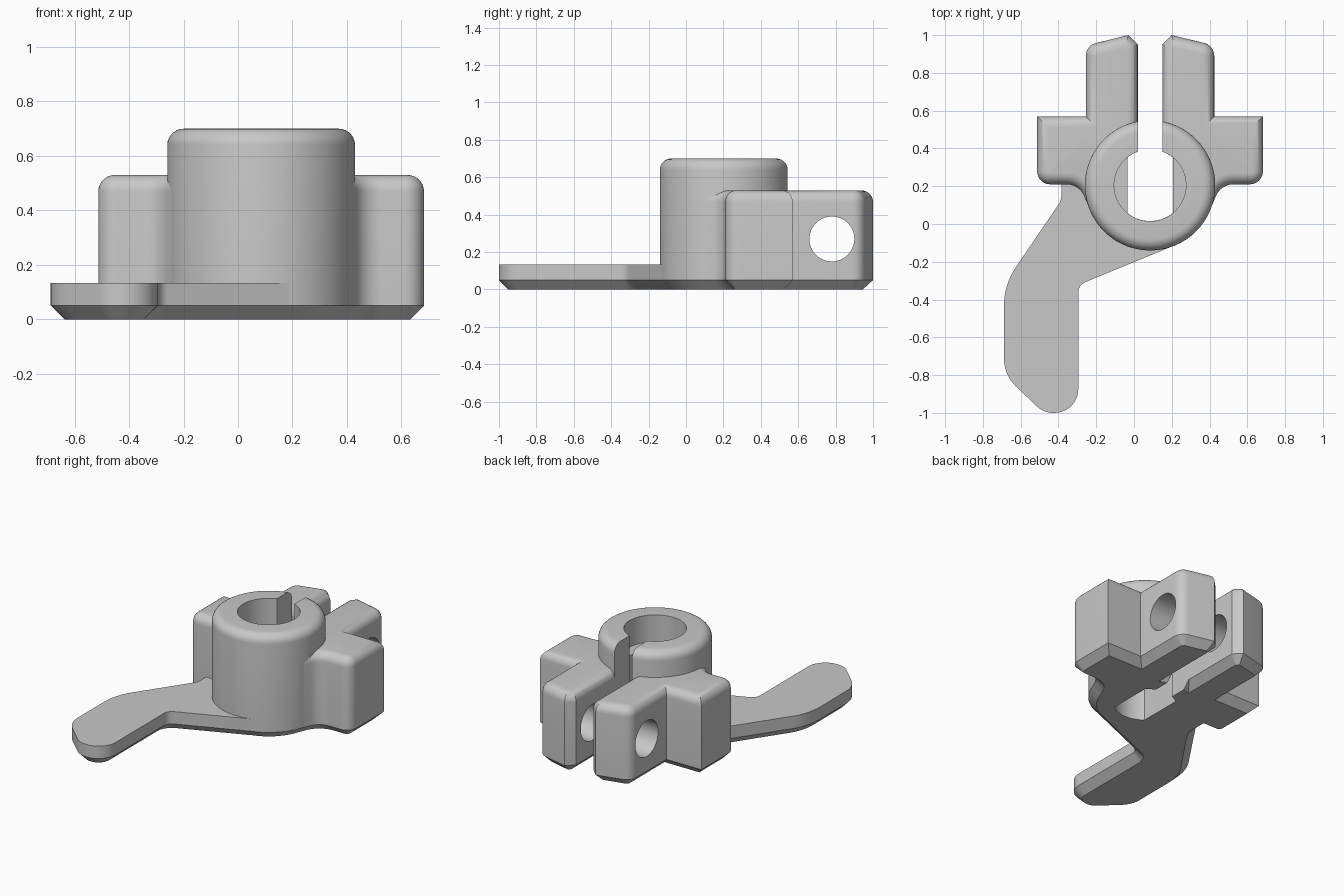
import bpy, bmesh, math
from mathutils import Vector

cube = bpy.data.objects.get("Cube")
if cube:
    bpy.data.objects.remove(cube)

CX, CY = 0.085, 0.205          # collar axis
CHAMFER, FILLET = 0.05, 0.06

grey = bpy.data.materials.new("plain_grey")
grey.use_nodes = True
colour = (0.58, 0.58, 0.58, 1)
grey.diffuse_color = colour
grey.node_tree.nodes["Principled BSDF"].inputs["Base Color"].default_value = colour


def rounded(corners, steps=8):
    """Counterclockwise outline from (x, y, corner radius) entries."""
    out = []
    for i, (x, y, r) in enumerate(corners):
        p = Vector((x, y))
        if r == 0:
            out.append(p)
            continue
        a = (Vector(corners[i - 1][:2]) - p).normalized()
        b = (Vector(corners[(i + 1) % len(corners)][:2]) - p).normalized()
        half = a.angle(b) / 2
        centre = p + (a + b).normalized() * (r / math.sin(half))
        start = p + a * (r / math.tan(half)) - centre
        end = p + b * (r / math.tan(half)) - centre
        turn = math.atan2(start.x * end.y - start.y * end.x, start.dot(end))
        for k in range(steps + 1):
            t = turn * k / steps
            c, s = math.cos(t), math.sin(t)
            out.append(centre + Vector((start.x * c - start.y * s, start.x * s + start.y * c)))
    return out


def circle(r, n=96, flat=None):
    """Circle about the collar axis, optionally with two flat sides."""
    pts = []
    for k in range(n):
        t = 2 * math.pi * (k + 0.5) / n
        x = r * math.cos(t)
        if flat is None or abs(x) < flat:
            pts.append(Vector((CX + x, CY + r * math.sin(t))))
    return pts


def inset(pts, d):
    out = []
    for i, p in enumerate(pts):
        u = (p - pts[i - 1]).normalized()
        v = (pts[(i + 1) % len(pts)] - p).normalized()
        n, m = Vector((-u.y, u.x)), Vector((-v.y, v.x))
        out.append(p + (n + m) * (d / (1 + n.dot(m))))
    return out


def prism(name, outline, levels):
    """Loft the outline through (inset, z) levels and cap both ends."""
    bm = bmesh.new()
    rings = [[bm.verts.new((p.x, p.y, z)) for p in inset(outline, d)] for d, z in levels]
    n = len(outline)
    for low, high in zip(rings, rings[1:]):
        for i in range(n):
            j = (i + 1) % n
            bm.faces.new((low[i], low[j], high[j], high[i]))
    bm.faces.new(rings[0][::-1])
    bm.faces.new(rings[-1])
    mesh = bpy.data.meshes.new(name)
    bm.to_mesh(mesh)
    bm.free()
    mesh.materials.append(grey)
    obj = bpy.data.objects.new(name, mesh)
    bpy.context.collection.objects.link(obj)
    return obj


def filleted(top, steps=7):
    """Chamfered foot and rounded top edge."""
    levels = [(CHAMFER, 0), (0, CHAMFER)]
    for k in range(steps + 1):
        t = math.pi / 2 * k / steps
        levels.append((FILLET * (1 - math.cos(t)), top - FILLET * (1 - math.sin(t))))
    return levels


def finish(part, cutters):
    """Cut the openings, then smooth the rounded faces."""
    bpy.ops.object.select_all(action='DESELECT')
    part.select_set(True)
    bpy.context.view_layer.objects.active = part
    for tool in cutters:
        mod = part.modifiers.new(tool.name, 'BOOLEAN')
        mod.operation, mod.solver, mod.object = 'DIFFERENCE', 'EXACT', tool
        bpy.ops.object.modifier_apply(modifier=mod.name)
    bpy.ops.object.shade_smooth_by_angle(angle=math.radians(30))


# Cutters: round bore above, flat-sided bore below, slot and bolt hole
upper_bore = prism("upper_bore", circle(0.19), [(0, 0.52), (0, 1)])
lower_bore = prism("lower_bore", circle(0.1895, flat=0.1225), [(0, -0.2), (0, 0.6)])
slot = prism("slot", rounded([(0.02, 0.2, 0), (0.15, 0.2, 0), (0.15, 0.7, 0), (0.02, 0.7, 0)]),
             [(0, -0.2), (0, 1)])
bpy.ops.mesh.primitive_cylinder_add(vertices=64, radius=0.12, depth=2,
                                    location=(CX, 0.78, 0.27), rotation=(0, math.pi / 2, 0))
bolt_hole = bpy.context.object
bolt_hole.data.materials.append(grey)
bores = [upper_bore, lower_bore]

# Collar
finish(prism("collar", circle(0.345), filleted(0.70)), bores + [slot])

# Clamp jaws with side lugs, mirrored across the slot
jaw = rounded([(0.02, 0.08, 0), (0.02, 0.95, 0), (-0.03, 1.0, 0), (-0.255, 0.945, 0.07),
               (-0.255, 0.57, 0), (-0.513, 0.57, 0), (-0.513, 0.21, 0.07),
               (-0.29, 0.21, 0.1), (-0.235, 0.08, 0), (-0.12, 0.05, 0)])
mirrored = [Vector((2 * CX - p.x, p.y)) for p in reversed(jaw)]
for name, outline in (("right_jaw", jaw), ("left_jaw", mirrored)):
    finish(prism(name, outline, filleted(0.53)), bores + [bolt_hole])

# Lever handle
lever = rounded([(-0.385, 0.40, 0), (-0.385, 0.125, 0.08), (-0.688, -0.32, 0.36),
                 (-0.688, -0.80, 0.2), (-0.478, -1.0, 0.125), (-0.295, -1.0, 0.125),
                 (-0.295, -0.323, 0.06), (0.215, -0.113, 0), (0.2, 0, 0), (-0.2, 0.4, 0)])
finish(prism("lever", lever, [(CHAMFER, 0), (0, CHAMFER), (0, 0.133)]), bores)

for tool in bores + [slot, bolt_hole]:
    bpy.data.objects.remove(tool)
